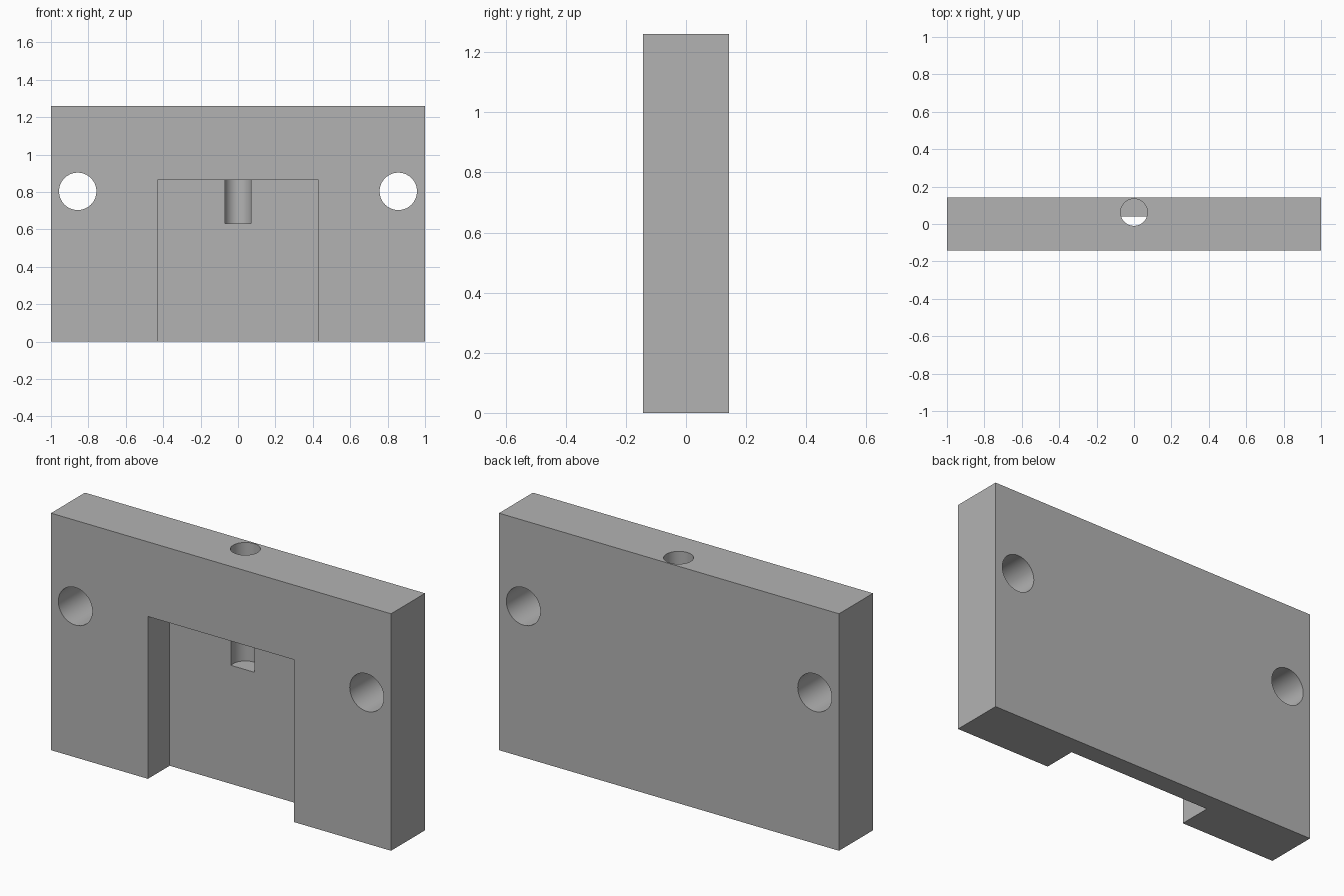
import bpy
from math import pi

cube = bpy.data.objects.get("Cube")
if cube:
    bpy.data.objects.remove(cube, do_unlink=True)

WIDTH, DEPTH, HEIGHT = 2.0, 0.285, 1.26

grey = bpy.data.materials.new("plain grey")
grey.use_nodes = True
grey.diffuse_color = (0.45, 0.45, 0.45, 1)
grey.node_tree.nodes["Principled BSDF"].inputs["Base Color"].default_value = grey.diffuse_color


def box(name, low, high):
    """Box between two opposite corners."""
    centre = [(a + b) / 2 for a, b in zip(low, high)]
    bpy.ops.mesh.primitive_cube_add(size=1, location=centre)
    obj = bpy.context.object
    obj.name = name
    obj.scale = [b - a for a, b in zip(low, high)]
    bpy.ops.object.transform_apply(location=True, rotation=True, scale=True)
    return obj


def cylinder(name, radius, length, centre, tilt=0):
    bpy.ops.mesh.primitive_cylinder_add(vertices=64, radius=radius, depth=length,
                                        location=centre, rotation=(tilt, 0, 0))
    obj = bpy.context.object
    obj.name = name
    bpy.ops.object.transform_apply(location=True, rotation=True, scale=True)
    return obj


# Main slab
plate = box("mounting_plate", (-WIDTH / 2, -DEPTH / 2, 0), (WIDTH / 2, DEPTH / 2, HEIGHT))
plate.data.materials.append(grey)

# Front recess, open at the bottom
cutters = [box("recess_cutter", (-0.43, -0.3, -0.1), (0.43, 0.04, 0.863))]

# Blind hole from the top, breaking into the recess
hole_floor, hole_top = 0.63, HEIGHT + 0.1
cutters.append(cylinder("top_hole_cutter", 0.072, hole_top - hole_floor,
                        (0, 0.062, (hole_top + hole_floor) / 2)))

# Through holes on both sides
for side, x in (("left", 0.857), ("right", -0.857)):
    cutters.append(cylinder(side + "_hole_cutter", 0.1, 1, (x, 0, 0.803), pi / 2))

# Cut and apply, then remove the cutters
bpy.context.view_layer.objects.active = plate
for cutter in cutters:
    cutter.hide_render = True
    mod = plate.modifiers.new(cutter.name, "BOOLEAN")
    mod.operation = "DIFFERENCE"
    mod.solver = "EXACT"
    mod.object = cutter
    bpy.ops.object.modifier_apply(modifier=mod.name)
    bpy.data.objects.remove(cutter, do_unlink=True)

# Smooth hole walls, sharp edges
bpy.ops.object.select_all(action="DESELECT")
plate.select_set(True)
bpy.ops.object.shade_smooth_by_angle(angle=pi / 6)
